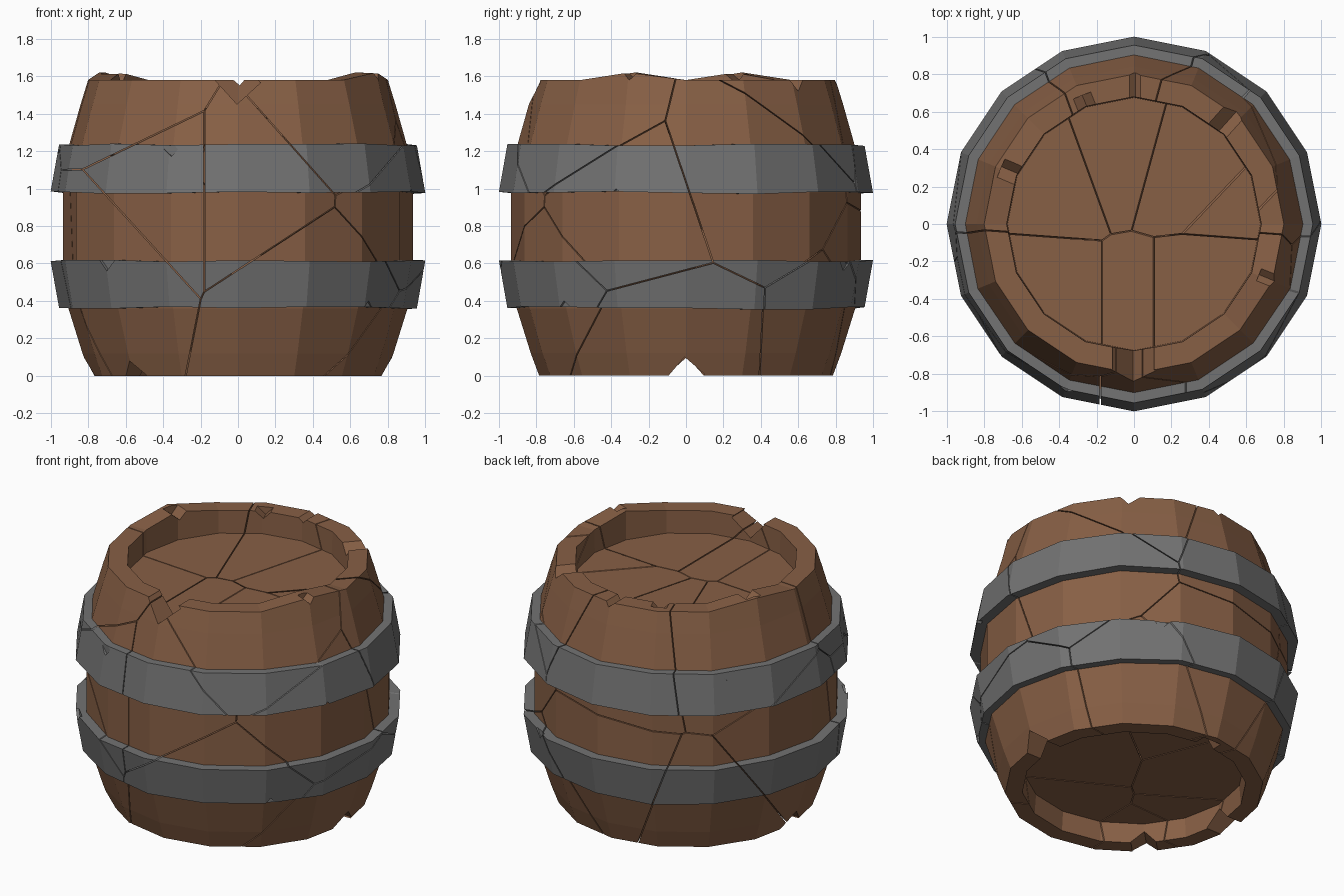
import bpy, bmesh, math, random
from mathutils import Vector, Matrix

if "Cube" in bpy.data.objects:
    bpy.data.objects.remove(bpy.data.objects["Cube"])

random.seed(4)
SIDES = 16
GAP = 0.003

# Centres of the cells the barrel is cracked into
CELLS = [Vector(c) for c in (
    (-.71, -.6, .74), (.40, -.6, .52), (-.48, -.6, .95), (.12, -.6, .95),
    (-.73, -.6, 1.47), (.58, -.6, 1.36), (.65, -.35, .90), (.65, .36, 1.14),
    (.65, -.14, .10), (.5, .9, .10), (.45, .55, 1.52), (-.10, .7, 1.30),
    (-.65, .5, 1.40), (0, .7, .45), (-.75, .1, .60), (-.5, .5, .25))]


def material(name, color):
    m = bpy.data.materials.new(name)
    m.diffuse_color = (*color, 1)
    m.use_nodes = True
    m.node_tree.nodes["Principled BSDF"].inputs["Base Color"].default_value = m.diffuse_color
    return m


def lathe(profile, closed):
    """Revolve (radius, z) points; a closed profile makes a ring, an open one gets end caps."""
    bm = bmesh.new()
    rings = [[bm.verts.new((r * math.cos(a), r * math.sin(a), z))
              for a in (2 * math.pi * i / SIDES for i in range(SIDES))] for r, z in profile]
    pairs = list(zip(rings, rings[1:])) + ([(rings[-1], rings[0])] if closed else [])
    for a, b in pairs:
        for i in range(SIDES):
            j = (i + 1) % SIDES
            bm.faces.new((a[i], a[j], b[j], b[i]))
    if not closed:
        bm.faces.new(rings[0])
        bm.faces.new(rings[-1])
    bmesh.ops.recalc_face_normals(bm, faces=bm.faces)
    return bm, rings


def chip(bm, angle, radius, z, half, depth):
    """Add a square bar, pointing outward and standing on its edge, to a cutter mesh."""
    m = (Matrix.Rotation(math.radians(angle), 4, 'Z') @ Matrix.Translation((radius, 0, z))
         @ Matrix.Rotation(math.radians(45 + random.uniform(-5, 5)), 4, 'X')
         @ Matrix.Diagonal((depth, half * 1.414, half * 1.414, 1)))
    bmesh.ops.create_cube(bm, size=1, matrix=m)


def cut_chips(bm, chips):
    """Boolean the chips out of the part and return the result as a bmesh."""
    cutter_bm = bmesh.new()
    for c in chips:
        chip(cutter_bm, *c)
    objs = []
    for name, b in (("uncut_part", bm), ("chip_cutter", cutter_bm)):
        me = bpy.data.meshes.new(name)
        b.to_mesh(me)
        b.free()
        ob = bpy.data.objects.new(name, me)
        bpy.context.collection.objects.link(ob)
        ob.hide_render = True
        objs.append(ob)
    mod = objs[0].modifiers.new("chips", 'BOOLEAN')
    mod.operation, mod.object, mod.solver = 'DIFFERENCE', objs[1], 'EXACT'
    out = bmesh.new()
    out.from_object(objs[0], bpy.context.evaluated_depsgraph_get())
    for ob in objs:
        bpy.data.objects.remove(ob)
    bmesh.ops.remove_doubles(out, verts=out.verts, dist=1e-4)
    return out


def crack(bm, name, mat):
    """Split the part into the cells with a thin gap and store all pieces in one object."""
    out = bmesh.new()
    for seed in CELLS:
        piece = bm.copy()
        for other in CELLS:
            if other is seed or not piece.faces:
                continue
            n = (other - seed).normalized()
            bmesh.ops.bisect_plane(piece, geom=piece.verts[:] + piece.edges[:] + piece.faces[:],
                                   plane_co=(seed + other) / 2 - n * GAP, plane_no=n,
                                   dist=1e-5, clear_outer=True)
            rim = [e for e in piece.edges if e.is_boundary]
            bmesh.ops.holes_fill(piece, edges=rim, sides=0)
        bmesh.ops.recalc_face_normals(piece, faces=piece.faces)
        me = bpy.data.meshes.new("piece")
        piece.to_mesh(me)
        piece.free()
        out.from_mesh(me)
        bpy.data.meshes.remove(me)
    me = bpy.data.meshes.new(name)
    out.to_mesh(me)
    out.free()
    bm.free()
    me.materials.append(mat)
    bpy.context.collection.objects.link(bpy.data.objects.new(name, me))


wood = material("wood", (.245, .116, .06))
iron = material("iron", (.17, .17, .17))

# Barrel body with a recessed lid and base
body, rings = lathe([(.67, .13), (.68, 0), (.785, 0), (.83, .12), (.905, .36), (.935, .6),
                     (.935, .98), (.905, 1.22), (.84, 1.45), (.80, 1.58), (.68, 1.58),
                     (.675, 1.43)], False)
for i in (15, 7):                      # raised staves on the rim
    for ring in rings[9:11]:
        ring[i].co.z = 1.62
body = cut_chips(body, [
    (-90, .76, 1.57, .12, .34), (90, .76, 1.68, .13, .34), (112, .68, 1.60, .07, .12),
    (48, .74, 1.60, .08, .22), (157, .70, 1.63, .07, .14), (-22, .80, 1.64, .06, .16),
    (0, .74, 0, .10, .36), (180, .74, 0, .10, .36), (225, .76, 0, .08, .34),
    (90, .68, 0, .07, .12)])
crack(body, "barrel_body", wood)

# Iron hoops with slightly uneven edges and a few chips
for name, profile, chips in (
        ("lower_hoop", [(.86, .35), (.955, .35), (1.0, .62), (.88, .62)],
         [(-43, .99, .35, .05, .10), (-135, 1.02, .62, .06, .10), (60, 1.02, .62, .06, .10)]),
        ("upper_hoop", [(.88, .97), (1.0, .97), (.955, 1.24), (.86, 1.24)],
         [(-112, 1.0, 1.24, .07, .10), (-22, 1.02, .97, .03, .10), (140, 1.0, 1.24, .06, .10)])):
    hoop, rings = lathe(profile, True)
    for i in range(SIDES):
        low, high = random.uniform(0, .02), random.uniform(0, .012)
        for k, dz in enumerate((low, low, -high, -high)):
            rings[k][i].co.z += dz
    crack(cut_chips(hoop, chips), name, iron)
